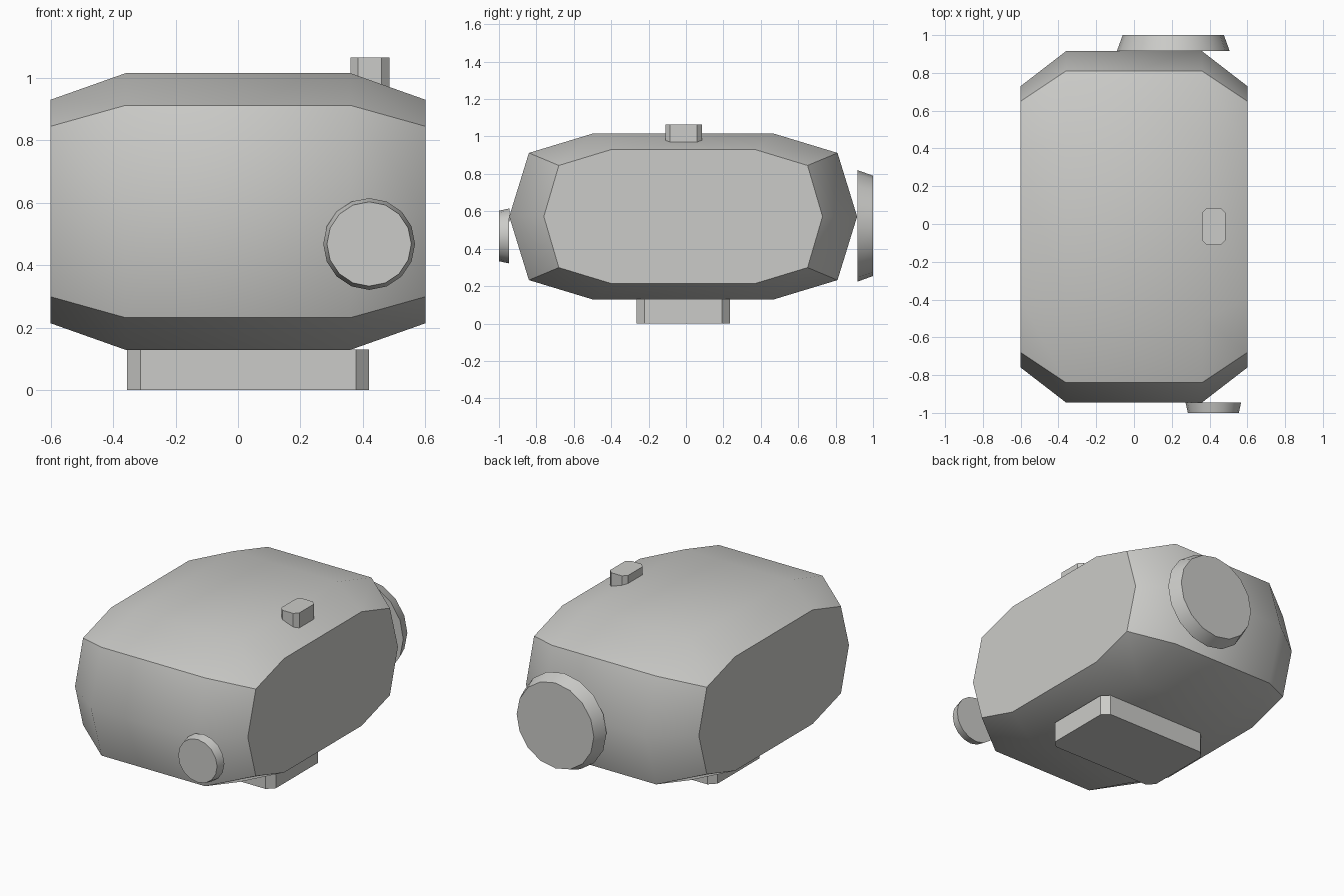
import bpy, bmesh, math
from mathutils import Matrix

if "Cube" in bpy.data.objects:
    bpy.data.objects.remove(bpy.data.objects["Cube"])

grey = bpy.data.materials.new("light_grey")
grey.diffuse_color = (0.6, 0.6, 0.58, 1)
grey.use_nodes = True
grey.node_tree.nodes["Principled BSDF"].inputs["Base Color"].default_value = grey.diffuse_color


def finish(name, bm, smooth_angle=None):
    bmesh.ops.recalc_face_normals(bm, faces=bm.faces)
    mesh = bpy.data.meshes.new(name)
    bm.to_mesh(mesh)
    bm.free()
    mesh.materials.append(grey)
    obj = bpy.data.objects.new(name, mesh)
    bpy.context.collection.objects.link(obj)
    if smooth_angle:
        bpy.ops.object.select_all(action='DESELECT')
        obj.select_set(True)
        bpy.context.view_layer.objects.active = obj
        bpy.ops.object.shade_smooth_by_angle(angle=math.radians(smooth_angle))
    return obj


def profile(flat, corner, side, top, shoulder):
    """Ten-sided outline, symmetric about the middle of the body."""
    upper = [(side, 0), (corner, shoulder), (flat, top),
             (-flat, top), (-corner, shoulder)]
    return upper + [(-y, -z) for y, z in upper]


# Body: outlines lofted along x, narrowing towards both ends
wide = profile(0.485, 0.825, 0.93, 0.443, 0.34)
narrow = profile(0.385, 0.665, 0.745, 0.358, 0.273)
bm = bmesh.new()
rings = [[bm.verts.new((x, y - 0.015, z + 0.572)) for y, z in outline]
         for x, outline in ((-0.6, narrow), (-0.36, wide), (0.36, wide), (0.6, narrow))]
for a, b in zip(rings, rings[1:]):
    for i in range(10):
        j = (i + 1) % 10
        bm.faces.new((a[i], a[j], b[j], b[i]))
bm.faces.new(rings[0])
bm.faces.new(rings[-1])
finish("body", bm, 40)


# Tapered round knobs on the front and back
def knob(name, x, z, y_in, y_out, r_in, r_out):
    bm = bmesh.new()
    turn = Matrix.Rotation(math.radians(90 if y_out < y_in else -90), 4, 'X')
    place = Matrix.Translation((x, (y_in + y_out) / 2, z)) @ turn
    bmesh.ops.create_cone(bm, cap_ends=True, segments=16, radius1=r_in,
                          radius2=r_out, depth=abs(y_out - y_in), matrix=place)
    finish(name, bm, 40)


knob("front_knob", 0.42, 0.468, -0.945, -1.0, 0.147, 0.135)
knob("back_knob", 0.208, 0.522, 0.917, 1.0, 0.298, 0.268)


# Blocks with chamfered upright corners
def block(name, x0, x1, y0, y1, z0, z1, c):
    bm = bmesh.new()
    outline = [(x0 + c, y0), (x1 - c, y0), (x1, y0 + c), (x1, y1 - c),
               (x1 - c, y1), (x0 + c, y1), (x0, y1 - c), (x0, y0 + c)]
    base = bm.faces.new([bm.verts.new((x, y, z0)) for x, y in outline])
    top = bmesh.ops.extrude_face_region(bm, geom=[base], use_keep_orig=True)["geom"]
    for v in top:
        if isinstance(v, bmesh.types.BMVert):
            v.co.z = z1
    finish(name, bm)


block("base_plate", -0.355, 0.42, -0.265, 0.235, 0.0, 0.13, 0.042)
block("top_button", 0.36, 0.485, -0.11, 0.085, 0.965, 1.065, 0.025)
